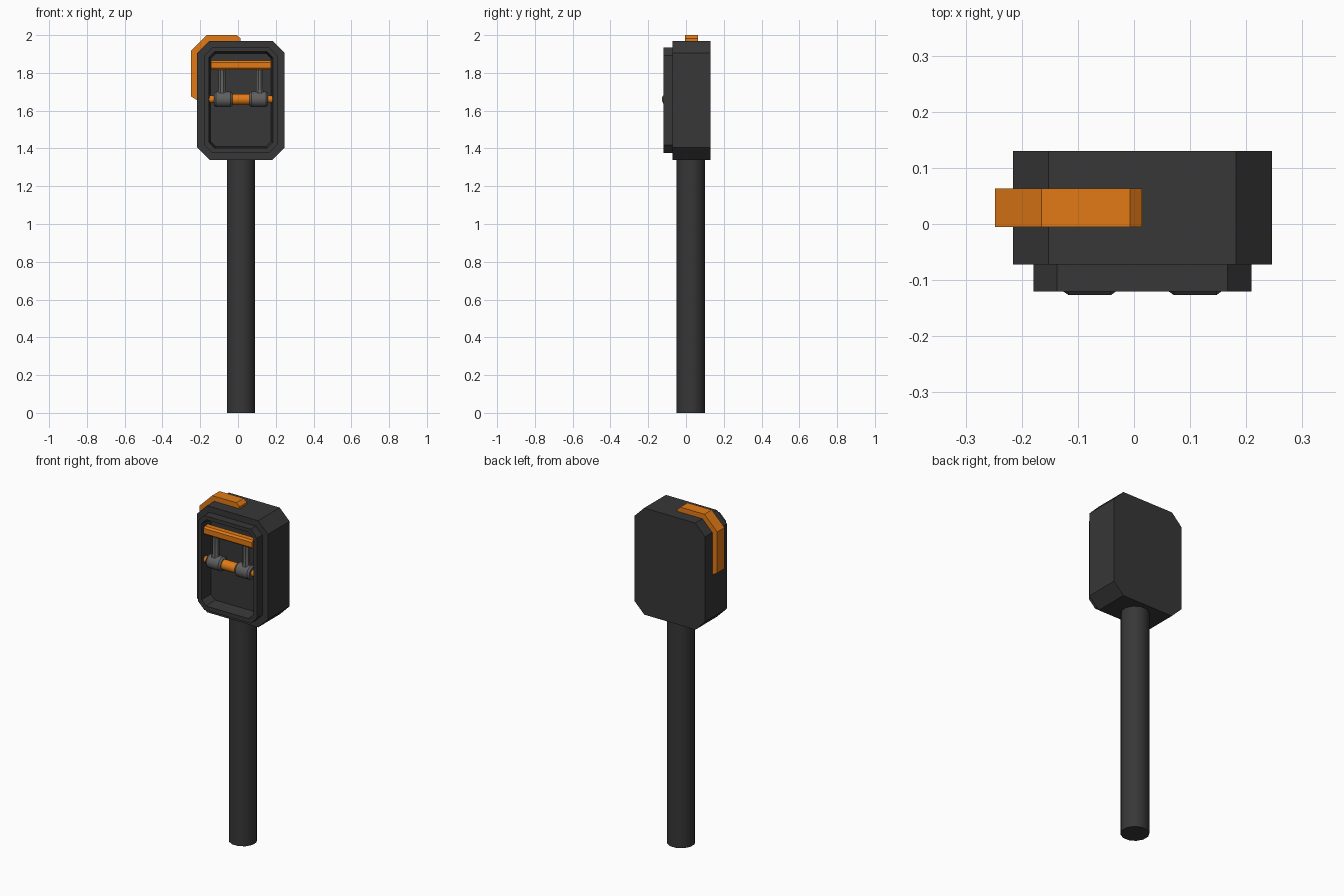
import bpy, bmesh, math
from mathutils import Matrix, Vector

if "Cube" in bpy.data.objects:
    bpy.data.objects.remove(bpy.data.objects["Cube"])

CX = 0.015            # centre line of the head and pole


def mat(name, r, g, b):
    m = bpy.data.materials.new(name)
    m.diffuse_color = (r, g, b, 1)
    m.use_nodes = True
    m.node_tree.nodes["Principled BSDF"].inputs["Base Color"].default_value = m.diffuse_color
    return m


DARK = mat("dark_plastic", 0.038, 0.038, 0.038)
GREY = mat("grey_metal", 0.115, 0.115, 0.115)
ORANGE = mat("orange_paint", 0.76, 0.195, 0.008)


def finish(name, bm, material, smooth=False):
    bmesh.ops.recalc_face_normals(bm, faces=bm.faces[:])
    me = bpy.data.meshes.new(name)
    bm.to_mesh(me)
    bm.free()
    me.materials.append(material)
    if smooth:
        me.polygons.foreach_set("use_smooth", [True] * len(me.polygons))
        me.set_sharp_from_angle(angle=math.radians(35))
    ob = bpy.data.objects.new(name, me)
    bpy.context.scene.collection.objects.link(ob)
    return ob


def loft(name, rings, material, smooth=False):
    """Skin a list of point rings and cap both ends."""
    bm = bmesh.new()
    loops = [[bm.verts.new(p) for p in ring] for ring in rings]
    n = len(loops[0])
    for a, b in zip(loops, loops[1:]):
        for i in range(n):
            bm.faces.new((a[i], a[(i + 1) % n], b[(i + 1) % n], b[i]))
    bm.faces.new(loops[0])
    bm.faces.new(loops[-1])
    return finish(name, bm, material, smooth)


def octagon(y, hw, z0, z1, c):
    """Rectangle with cut corners in the xz plane."""
    pts = [(hw, z0 + c), (hw, z1 - c), (hw - c, z1), (c - hw, z1),
           (-hw, z1 - c), (-hw, z0 + c), (c - hw, z0), (hw - c, z0)]
    return [(CX + x, y, z) for x, z in pts]


def turned(name, origin, axis, profile, material, sides=12):
    """Revolve (position, radius) pairs about x or z."""
    rings = []
    for t, r in profile:
        ring = []
        for i in range(sides):
            a = 2 * math.pi * (i + 0.5) / sides
            u, v = r * math.cos(a), r * math.sin(a)
            off = Vector((t, u, v)) if axis == "x" else Vector((u, v, t))
            ring.append(Vector(origin) + off)
        rings.append(ring)
    return loft(name, rings, material, True)


# Pole
turned("pole", (CX, 0.025, 0), "z", [(0, 0.077), (1.36, 0.077)], DARK)

# Head: body, raised bezel and recess in one skin
loft("head_housing", [
    octagon(0.13, 0.231, 1.34, 1.97, 0.064),
    octagon(-0.072, 0.231, 1.34, 1.97, 0.064),
    octagon(-0.072, 0.194, 1.377, 1.934, 0.042),
    octagon(-0.12, 0.194, 1.377, 1.934, 0.042),
    octagon(-0.12, 0.169, 1.402, 1.912, 0.03),
    octagon(-0.045, 0.160, 1.411, 1.903, 0.027),
], DARK)

# Orange strap wrapped over the upper left corner
strap = [(-0.205, 1.652), (-0.216, 1.655), (-0.248, 1.675), (-0.248, 1.918),
         (-0.165, 2.0), (-0.007, 2.0), (0.014, 1.982), (0.014, 1.96),
         (-0.148, 1.96), (-0.205, 1.902)]
loft("corner_strap", [[(x, y, z) for x, z in strap] for y in (-0.005, 0.063)], ORANGE)

# Axle with a thicker middle sleeve
AY, AZ = -0.086, 1.66
turned("axle", (CX, AY, AZ), "x", [(-0.168, 0.02), (0.168, 0.02)], ORANGE)
turned("axle_sleeve", (CX, AY, AZ), "x", [(-0.048, 0.03), (0.048, 0.03)], ORANGE)

# Collars and upright arms, one on each side
for side, s in (("left", -1), ("right", 1)):
    turned(side + "_collar", (CX + s * 0.094, AY, AZ), "x",
           [(-0.049, 0.034), (-0.038, 0.042), (0.038, 0.042), (0.049, 0.034)], GREY)
    turned(side + "_arm", (CX + s * 0.1, AY, AZ), "z",
           [(0.02, 0.03), (0.05, 0.02), (0.165, 0.02)], GREY, 8)

# Handle bar
bm = bmesh.new()
bmesh.ops.create_cube(bm, size=1, matrix=Matrix.Translation((CX, -0.091, 1.84))
                      @ Matrix.Diagonal((0.317, 0.05, 0.05, 1)))
bmesh.ops.bevel(bm, geom=[e for e in bm.edges
                          if abs(e.verts[0].co.x - e.verts[1].co.x) > 0.1],
                offset=0.01, segments=1, affect='EDGES')
finish("handle_bar", bm, ORANGE)
